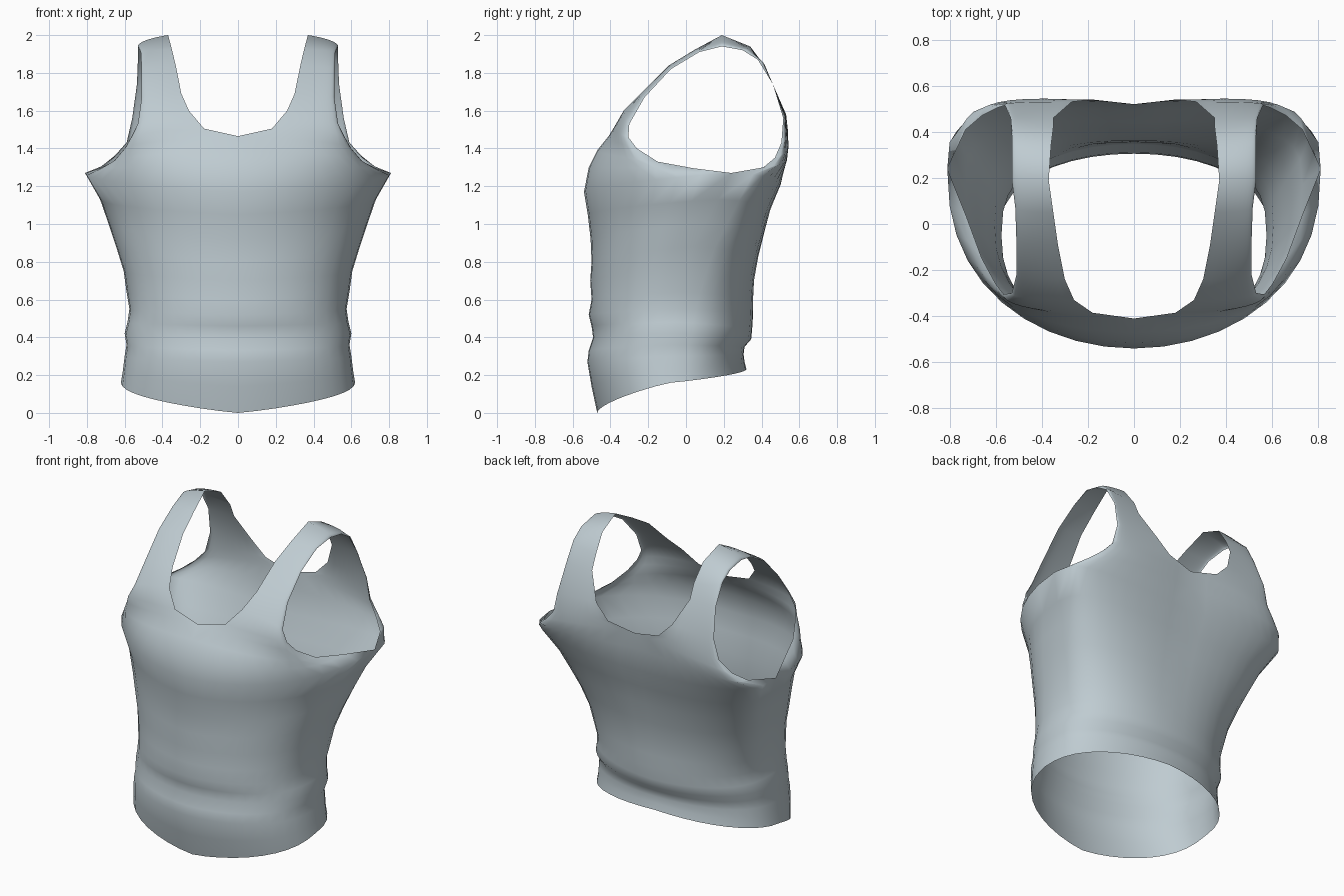
import bpy
import bmesh
import math
from mathutils import Vector

cube = bpy.data.objects.get("Cube")
if cube:
    bpy.data.objects.remove(cube, do_unlink=True)

COLUMNS = 10

# Guide lines of the garment's left half, each listed from the hem upwards.
# Centre lines hold (y, z); the side seam holds (x, y, z).
front_centre = [
    (-.47, 0), (-.5, .14), (-.522, .27), (-.515, .33), (-.492, .4), (-.5, .46),
    (-.515, .52), (-.5, .6), (-.507, .7), (-.5, .8), (-.505, .92), (-.52, 1.05),
    (-.54, 1.17),
]
back_centre = [
    (.32, .23), (.31, .27), (.305, .31), (.31, .35), (.345, .39), (.35, .44),
    (.355, .52), (.355, .6), (.36, .7), (.38, .82), (.41, .95), (.44, 1.07),
    (.49, 1.2),
]
side_seam = [
    (.62, -.08, .16), (.61, -.08, .22), (.6, -.07, .3), (.59, -.07, .36),
    (.6, -.06, .42), (.585, -.06, .48), (.575, -.05, .55), (.59, -.03, .64),
    (.605, 0, .75), (.645, .04, .88), (.685, .1, 1), (.73, .17, 1.13),
    (.81, .24, 1.27),
]

# Inner edge: up the chest, along the neckline, over the shoulder and down
inner_front = [
    (0, -.515, 1.3), (0, -.47, 1.39), (0, -.41, 1.465), (.18, -.385, 1.505),
    (.26, -.33, 1.6), (.3, -.24, 1.69), (.33, -.09, 1.84), (.35, .05, 1.925),
]
inner_back = [
    (.37, .19, 2), (.36, .34, 1.94), (.35, .42, 1.83), (.35, .46, 1.74),
    (.27, .53, 1.58), (.18, .54, 1.49), (0, .52, 1.45), (0, .515, 1.35),
]

# Outer edge: round the armhole, from the armpit forwards and over the shoulder
outer_front = [
    (.73, .04, 1.295), (.66, -.15, 1.33), (.6, -.26, 1.4), (.565, -.305, 1.46),
    (.53, -.3, 1.53), (.51, -.22, 1.67), (.51, -.08, 1.82), (.515, .07, 1.91),
]
outer_back = [
    (.53, .19, 1.94), (.53, .3, 1.92), (.53, .38, 1.87), (.535, .46, 1.74),
    (.56, .515, 1.56), (.59, .505, 1.43), (.66, .47, 1.35), (.73, .41, 1.3),
]


def rounded_row(inner, outer, squareness, spine):
    """Points on a bulging arc from the inner edge to the outer edge."""
    a, b = Vector(inner), Vector(outer)
    row = []
    for j in range(COLUMNS + 1):
        s = j / COLUMNS
        across = math.sin(s * math.pi / 2)
        depth = 1 - max(0, math.cos(s * math.pi / 2)) ** squareness if j < COLUMNS else 1
        row.append((
            a.x + (b.x - a.x) * across,
            a.y + (b.y - a.y) * depth + spine * math.sin(math.pi * s),
            a.z + (b.z - a.z) * s ** 1.2,
        ))
    return row


def back_row(inner, outer):
    """Back rows grow squarer and get a deeper spine hollow with height."""
    height = min(1, inner[2] / 1.2)
    hollow = .03 * height ** 2 if inner[0] == 0 else 0
    return rounded_row(inner, outer, .95 - .48 * height, hollow)


# One continuous strip: front hem, shoulder strap, back hem
rows = [rounded_row((0, *c), s, .85, 0) for c, s in zip(front_centre, side_seam)]
rows += [rounded_row(i, o, .85, 0) for i, o in zip(inner_front, outer_front)]
rows += [back_row(i, o) for i, o in zip(inner_back, outer_back)]
rows += [back_row((0, *c), s) for c, s in zip(reversed(back_centre), reversed(side_seam))]

bm = bmesh.new()
grid = [[bm.verts.new(p) for p in row] for row in rows]
for low, high in zip(grid, grid[1:]):
    for j in range(COLUMNS):
        bm.faces.new((low[j], low[j + 1], high[j + 1], high[j]))

# Sew the side seam
bmesh.ops.remove_doubles(bm, verts=bm.verts, dist=.0005)

mesh = bpy.data.meshes.new("tank_top")
bm.to_mesh(mesh)
bm.free()
shirt = bpy.data.objects.new("tank_top", mesh)
bpy.context.collection.objects.link(shirt)

# Cloth colour
cloth = bpy.data.materials.new("pale_blue_grey_cloth")
cloth.use_nodes = True
colour = (.52, .60, .64, 1)
cloth.diffuse_color = colour
shader = next(n for n in cloth.node_tree.nodes if n.type == "BSDF_PRINCIPLED")
shader.inputs["Base Color"].default_value = colour
shader.inputs["Roughness"].default_value = .8
mesh.materials.append(cloth)

# Right half
mirror = shirt.modifiers.new("Mirror", "MIRROR")
mirror.use_axis = (True, False, False)
mirror.use_clip = True
mirror.merge_threshold = .001

for face in mesh.polygons:
    face.use_smooth = True
